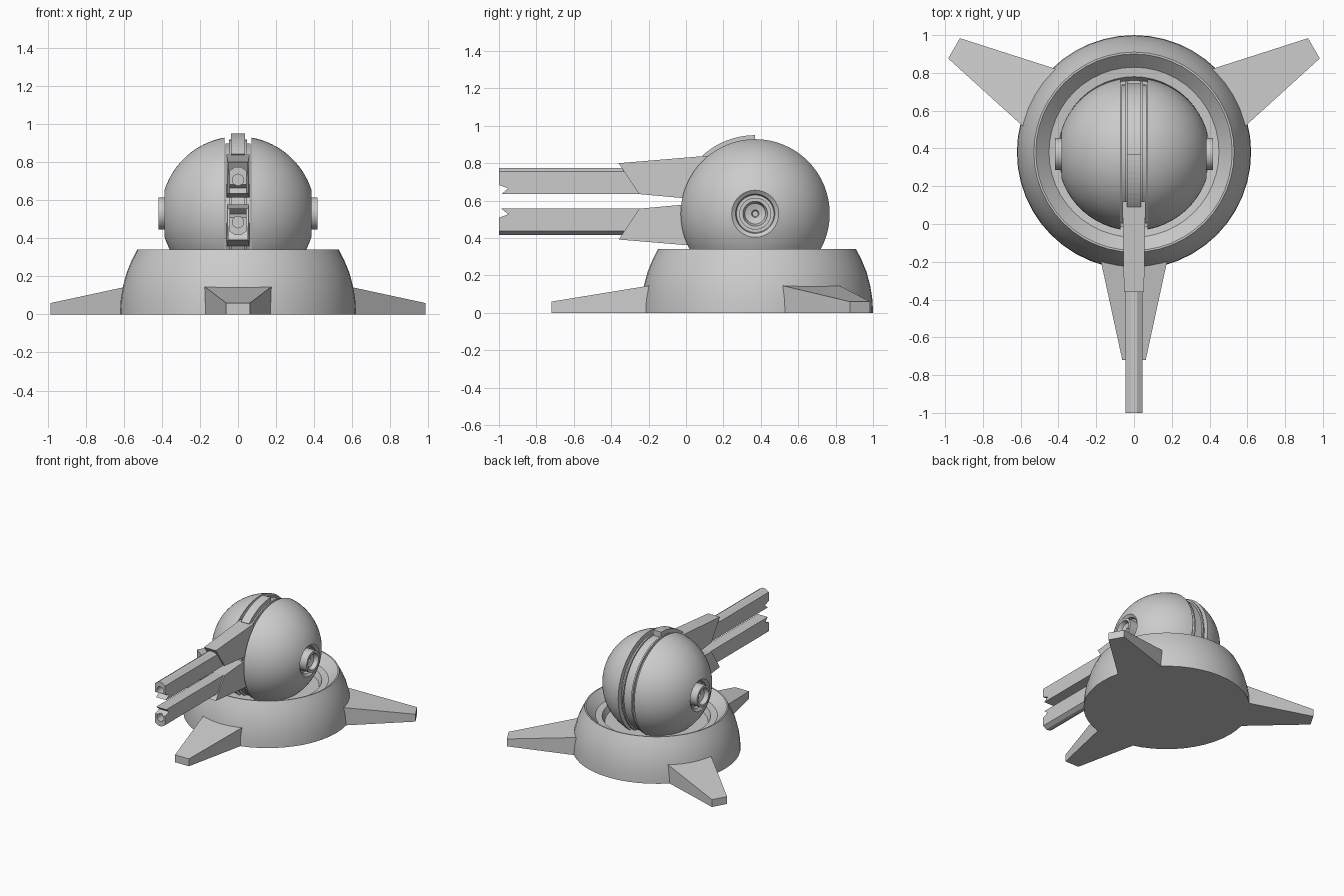
import bpy, bmesh, math
from mathutils import Matrix, Vector

if "Cube" in bpy.data.objects:
    bpy.data.objects.remove(bpy.data.objects["Cube"])

BASE = Vector((0, 0.38, 0))
BALL = Vector((0, 0.37, 0.53))
GUN = Vector((0, 0, 0.596))


def finish(bm, name, origin, smooth=None):
    bmesh.ops.remove_doubles(bm, verts=bm.verts, dist=1e-5)
    bmesh.ops.recalc_face_normals(bm, faces=bm.faces)
    me = bpy.data.meshes.new(name)
    bm.to_mesh(me)
    bm.free()
    ob = bpy.data.objects.new(name, me)
    bpy.context.collection.objects.link(ob)
    ob.location = origin
    bpy.ops.object.select_all(action='DESELECT')
    ob.select_set(True)
    bpy.context.view_layer.objects.active = ob
    if smooth:
        bpy.ops.object.shade_smooth_by_angle(angle=math.radians(smooth))
    return ob


def lathe(name, profile, origin, along_x=False, steps=48):
    """Revolve (radius, height) points; height runs along z or x."""
    bm = bmesh.new()
    vs = [bm.verts.new((h, 0, r) if along_x else (r, 0, h)) for r, h in profile]
    es = [bm.edges.new(p) for p in zip(vs, vs[1:])]
    bmesh.ops.spin(bm, geom=vs + es, cent=(0, 0, 0), steps=steps, angle=math.tau,
                   axis=(1, 0, 0) if along_x else (0, 0, 1), use_merge=True)
    return finish(bm, name, origin, 28)


def loft(name, a, b, origin=(0, 0, 0)):
    """Solid between two matching outlines given in world space."""
    bm = bmesh.new()
    o = Vector(origin)
    va = [bm.verts.new(Vector(p) - o) for p in a]
    vb = [bm.verts.new(Vector(p) - o) for p in b]
    bm.faces.new(va)
    bm.faces.new(vb)
    n = len(va)
    for i in range(n):
        j = (i + 1) % n
        bm.faces.new((va[i], va[j], vb[j], vb[i]))
    return finish(bm, name, o)


def mirror(ob, axis):
    m = ob.modifiers.new("mirror", 'MIRROR')
    m.use_axis = [axis == i for i in range(3)]
    m.use_mirror_merge = False


# base with a sloped inner rim and recessed floor
lathe("base_ring", [(0, 0), (0.62, 0), (0.617, 0.07), (0.605, 0.145), (0.585, 0.22),
                    (0.558, 0.285), (0.53, 0.34), (0.52, 0.34), (0.45, 0.27),
                    (0.40, 0.265), (0.38, 0.22), (0, 0.22)], BASE)

# three splayed feet
for k in range(3):
    foot = loft("foot_%d" % (k + 1),
                [(-0.192, -0.5, 0), (0.192, -0.5, 0), (0.192, -0.5, 0.158), (-0.192, -0.5, 0.158)],
                [(-0.062, -1.1, 0), (0.062, -1.1, 0), (0.062, -1.1, 0.06), (-0.062, -1.1, 0.06)])
    foot.location = BASE
    foot.rotation_euler.z = k * math.tau / 3

# ball halves, with recessed side hubs
R = 0.405
a0, a1 = math.asin(0.072 / R), math.asin(0.385 / R)
arc = [(R * math.cos(a), R * math.sin(a)) for a in
       (a0 + (a1 - a0) * i / 16 for i in range(17))]
hub = [(0.105, 0.37), (0.1, 0.345), (0.085, 0.345), (0.085, 0.418), (0.066, 0.418),
       (0.055, 0.385), (0.02, 0.375), (0.015, 0.36), (0, 0.36)]
half = lathe("ball_half", [(0, 0.072)] + arc + hub, BALL, True, 64)
mirror(half, 0)

# grooved core between the halves
side = [(0, 0.066), (0.368, 0.066), (0.368, 0.047), (0.388, 0.047), (0.388, 0.035), (0.375, 0.035)]
lathe("core_disc", side + [(r, -x) for r, x in reversed(side)], BALL, True, 64)

# curved fin over the top of the core
pts = []
for r in (0.42, 0.34):
    ring = [(r, math.radians(90 + 42 * i / 10)) for i in range(11)]
    pts += ring if r > 0.4 else ring[::-1]
fin = [(BALL.y - r * math.sin(a - math.pi / 2), BALL.z + r * math.cos(a - math.pi / 2))
       for r, a in pts]
loft("top_fin", [(-0.036, y, z) for y, z in fin], [(0.036, y, z) for y, z in fin])

# barrel shrouds, upper one mirrored to the lower
bm = bmesh.new()
outline = [(-0.36, 0.80), (0.12, 0.84), (0.12, 0.61), (-0.03, 0.615), (-0.25, 0.635)]
wide = lambda y: 0.053 + 0.008 * (y + 0.36) / 0.48
shroud = loft("barrel_shroud", [(-wide(y), y, z) for y, z in outline],
              [(wide(y), y, z) for y, z in outline], GUN)
mirror(shroud, 2)
bm.free()

# barrels with chamfered outer edges
section = [(-0.045, 0.635), (0.045, 0.635), (0.045, 0.755), (0.015, 0.775),
           (-0.015, 0.775), (-0.045, 0.755)]
barrel = loft("barrel", [(x, -1, z) for x, z in section], [(x, -0.25, z) for x, z in section], GUN)

# muzzle notch and bore
notch = [(-1.03, 0.695), (-0.95, 0.665), (-1.03, 0.6)]
cut_notch = loft("notch_cutter", [(-0.1, y, z) for y, z in notch], [(0.1, y, z) for y, z in notch])
circle = [(0.03 * math.cos(math.tau * i / 16), 0.707 + 0.03 * math.sin(math.tau * i / 16))
          for i in range(16)]
cut_bore = loft("bore_cutter", [(x, -1.05, z) for x, z in circle], [(x, -0.8, z) for x, z in circle])
for cutter in (cut_notch, cut_bore):
    cutter.hide_render = True
    m = barrel.modifiers.new("cut", 'BOOLEAN')
    m.operation = 'DIFFERENCE'
    m.solver = 'EXACT'
    m.object = cutter
    bpy.context.view_layer.objects.active = barrel
    bpy.ops.object.modifier_apply(modifier=m.name)
    bpy.data.objects.remove(cutter)
mirror(barrel, 2)
